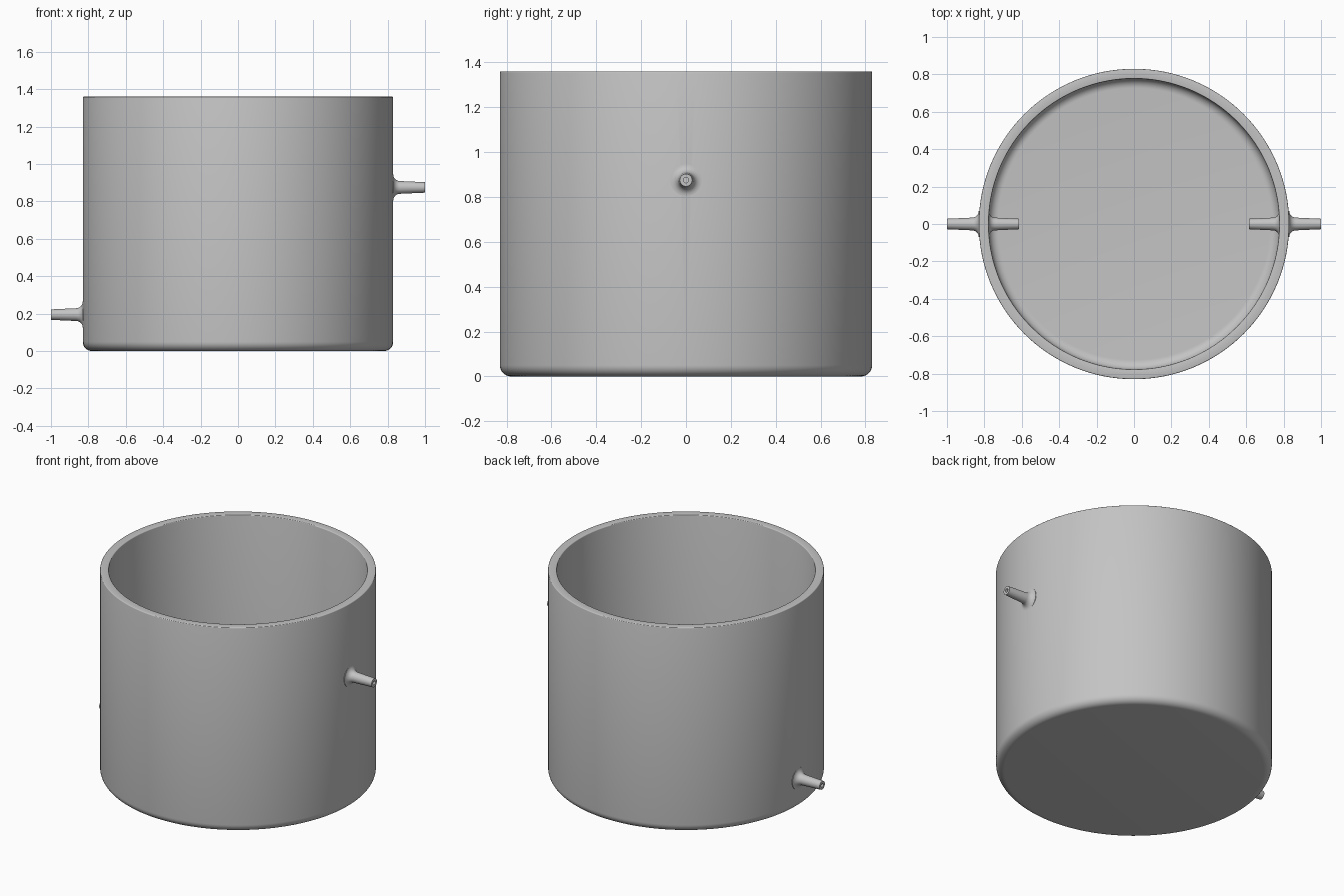
import bpy, bmesh
from math import cos, sin, pi, radians
from mathutils import Matrix, Vector

cube = bpy.data.objects.get("Cube")
if cube:
    bpy.data.objects.remove(cube, do_unlink=True)

grey = bpy.data.materials.new("plain grey")
grey.use_nodes = True
colour = (0.55, 0.55, 0.55, 1)
grey.diffuse_color = colour
grey.node_tree.nodes["Principled BSDF"].inputs["Base Color"].default_value = colour

OUTER, INNER, HEIGHT, FLOOR = 0.83, 0.777, 1.36, 0.05


def arc(cx, cz, r, start, end, n=8):
    """Points of a fillet, angles in degrees."""
    angles = [radians(start + (end - start) * i / n) for i in range(n + 1)]
    return [(cx + r * cos(a), cz + r * sin(a)) for a in angles]


def lathe(name, profile, segments, closed=False):
    """Spin an (r, z) profile about z into a solid."""
    bm = bmesh.new()
    verts = [bm.verts.new((r, 0, z)) for r, z in profile]
    pairs = list(zip(verts, verts[1:]))
    if closed:
        pairs.append((verts[-1], verts[0]))
    edges = [bm.edges.new(p) for p in pairs]
    bmesh.ops.spin(bm, geom=verts + edges, cent=(0, 0, 0), axis=(0, 0, 1),
                   angle=2 * pi, steps=segments, use_duplicate=False)
    bmesh.ops.remove_doubles(bm, verts=bm.verts, dist=1e-5)
    bmesh.ops.recalc_face_normals(bm, faces=bm.faces)
    mesh = bpy.data.meshes.new(name)
    bm.to_mesh(mesh)
    bm.free()
    mesh.materials.append(grey)
    obj = bpy.data.objects.new(name, mesh)
    bpy.context.collection.objects.link(obj)
    return obj


def activate(obj):
    bpy.ops.object.select_all(action='DESELECT')
    obj.select_set(True)
    bpy.context.view_layer.objects.active = obj


# Open vessel with filleted floor and softened rim
fillet, rim = 0.05, 0.005
vessel = lathe("vessel", [(0, 0)]
               + arc(OUTER - fillet, fillet, fillet, -90, 0)
               + arc(OUTER - rim, HEIGHT - rim, rim, 0, 90, 3)
               + arc(INNER + rim, HEIGHT - rim, rim, 90, 180, 3)
               + arc(INNER - fillet, FLOOR + fillet, fillet, 0, -90)
               + [(0, FLOOR)], 128)

# Pipe profile along its axis: flared on both sides of the wall, hollow bore
TIP_IN, TIP_OUT, TIP_R, ROOT_R, BORE, FLARE = 0.615, 1.0, 0.028, 0.034, 0.012, 0.036
pipe_profile = ([(BORE, TIP_IN), (TIP_R, TIP_IN)]
                + arc(ROOT_R + FLARE, INNER - FLARE, FLARE, 180, 90)
                + [(ROOT_R + FLARE, INNER + 0.02), (ROOT_R + FLARE, OUTER - 0.02)]
                + arc(ROOT_R + FLARE, OUTER + FLARE, FLARE, 270, 180)
                + [(TIP_R, TIP_OUT), (BORE, TIP_OUT)])

for name, side, z in (("upper_left_pipe", 1, 0.875), ("lower_right_pipe", -1, 0.195)):
    place = Matrix.Translation((0, 0, z)) @ Matrix.Rotation(side * pi / 2, 4, 'Y')
    pipe = lathe(name, pipe_profile, 40, closed=True)
    pipe.data.transform(place)

    # Hole through the vessel wall so the bore runs clear
    cutter = lathe("bore_cutter", [(0, 0.7), (0.02, 0.7), (0.02, 0.9), (0, 0.9)], 24)
    cutter.data.transform(place)
    cutter.hide_render = True
    cut = vessel.modifiers.new("bore", 'BOOLEAN')
    cut.object, cut.operation, cut.solver = cutter, 'DIFFERENCE', 'EXACT'
    activate(vessel)
    bpy.ops.object.modifier_apply(modifier=cut.name)
    bpy.data.objects.remove(cutter, do_unlink=True)

    activate(pipe)
    bpy.ops.object.shade_smooth_by_angle(angle=radians(35))

activate(vessel)
bpy.ops.object.shade_smooth_by_angle(angle=radians(35))
